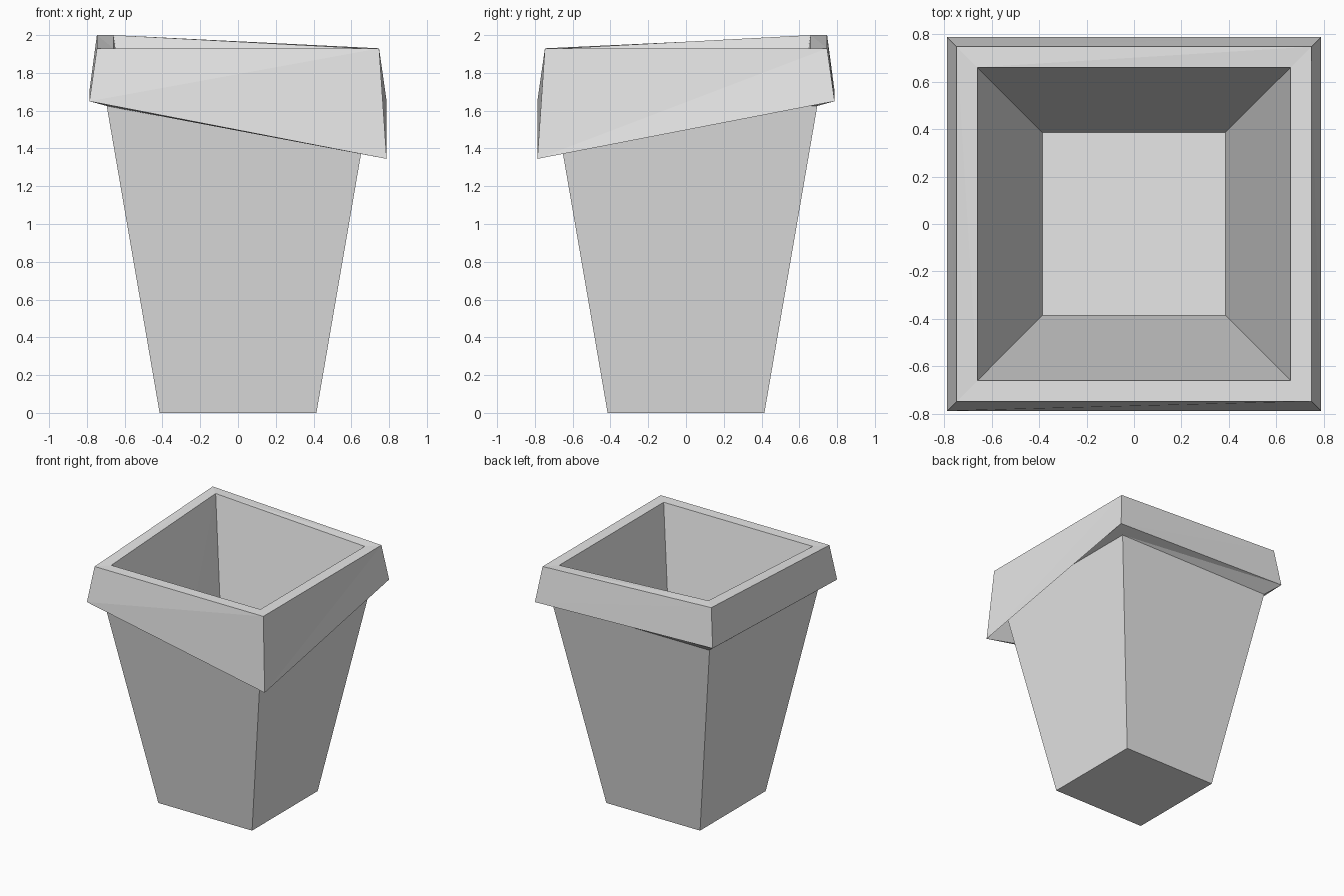
import bpy
import bmesh

cube = bpy.data.objects.get("Cube")
if cube:
    bpy.data.objects.remove(cube, do_unlink=True)

# One plain grey for the whole pot
grey = bpy.data.materials.new("pale_grey")
grey.use_nodes = True
colour = (0.8, 0.8, 0.8, 1.0)
grey.diffuse_color = colour
grey.node_tree.nodes["Principled BSDF"].inputs["Base Color"].default_value = colour

# Corners run front right side, counter-clockwise from above
CORNERS = ((-1, -1), (1, -1), (1, 1), (-1, 1))
LIP_TOP = (1.93, 1.93, 1.93, 2.0)
LIP_BOTTOM = (1.65, 1.345, 1.65, 1.70)

# Square rings from the base, up the outside, over the lip and down inside
RINGS = (
    (0.415, (0.0,) * 4),      # base
    (0.695, (1.625,) * 4),    # wall under the lip
    (0.787, LIP_BOTTOM),      # crooked lower edge of the lip
    (0.747, LIP_TOP),         # outer rim
    (0.66, LIP_TOP),          # inner rim
    (0.385, (0.33,) * 4),     # inside floor
)

bm = bmesh.new()
rings = [[bm.verts.new((x * half, y * half, z)) for (x, y), z in zip(CORNERS, heights)]
         for half, heights in RINGS]

# Bridge the rings; each quad is split along the same diagonal
for low, high in zip(rings, rings[1:]):
    for i in range(4):
        j = (i + 1) % 4
        bm.faces.new((low[i], low[j], high[j]))
        bm.faces.new((low[i], high[j], high[i]))

# Underside and inside floor
bm.faces.new(reversed(rings[0]))
bm.faces.new(rings[-1])

mesh = bpy.data.meshes.new("square_planter")
bm.to_mesh(mesh)
bm.free()
mesh.materials.append(grey)
planter = bpy.data.objects.new("square_planter", mesh)
bpy.context.collection.objects.link(planter)
